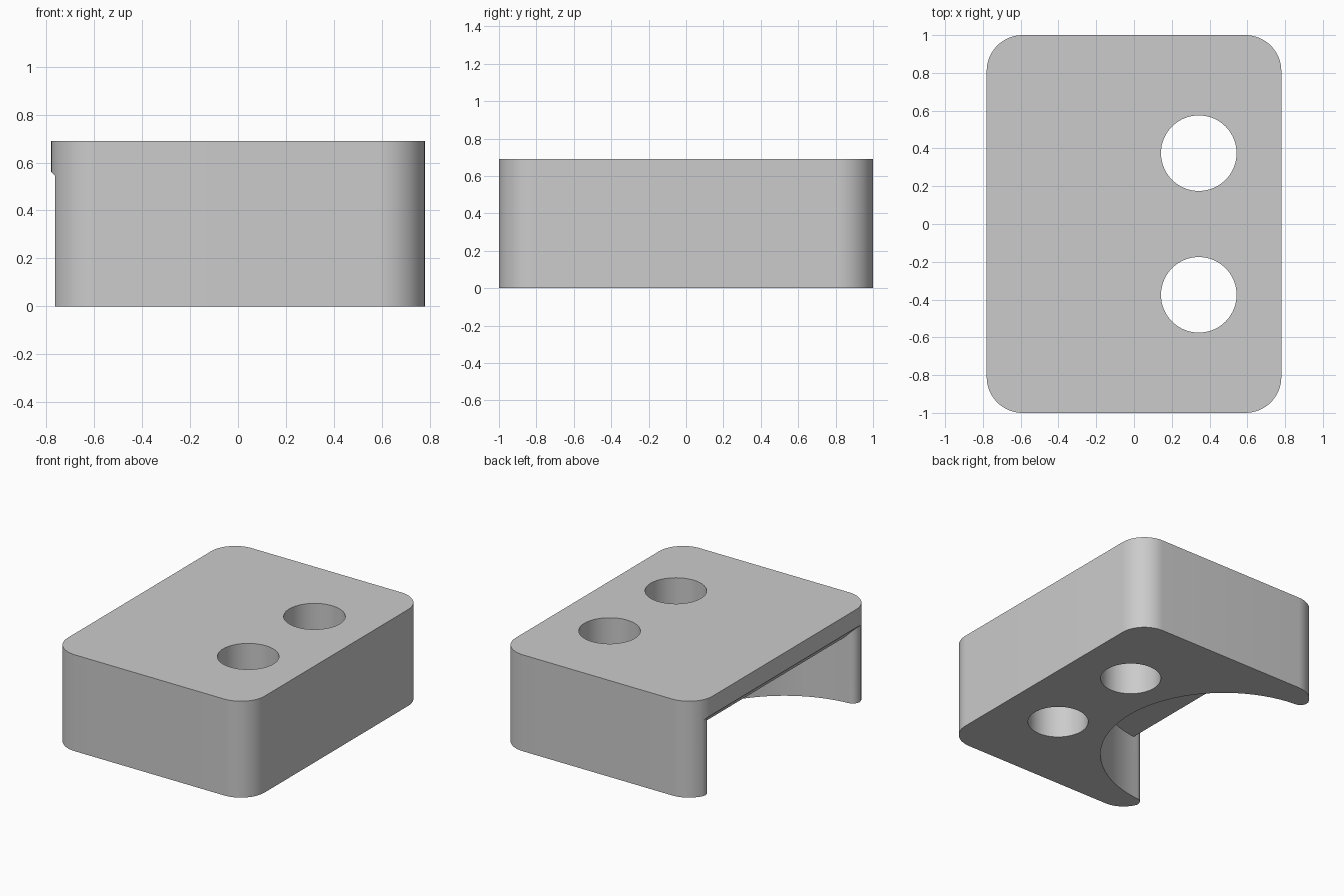
import bpy, bmesh
from math import cos, sin, pi, radians, atan2, hypot

cube = bpy.data.objects.get("Cube")
if cube:
    bpy.data.objects.remove(cube, do_unlink=True)

WIDTH, LENGTH, HEIGHT, CORNER = 0.78, 1.0, 0.69, 0.19   # half sizes in plan

grey = bpy.data.materials.new("plain_grey")
grey.use_nodes = True
colour = (0.6, 0.6, 0.6, 1)
grey.diffuse_color = colour
grey.node_tree.nodes["Principled BSDF"].inputs["Base Color"].default_value = colour


def arc(cx, cy, radius, start, end, steps):
    angles = [start + (end - start) * i / steps for i in range(steps + 1)]
    return [(cx + radius * cos(a), cy + radius * sin(a)) for a in angles]


def prism(name, points, direction):
    """Extrude a closed outline of 3D points along a direction."""
    bm = bmesh.new()
    face = bm.faces.new([bm.verts.new(p) for p in points])
    result = bmesh.ops.extrude_face_region(bm, geom=[face])
    moved = [g for g in result["geom"] if isinstance(g, bmesh.types.BMVert)]
    bmesh.ops.translate(bm, verts=moved, vec=direction)
    bmesh.ops.recalc_face_normals(bm, faces=bm.faces)
    mesh = bpy.data.meshes.new(name)
    bm.to_mesh(mesh)
    bm.free()
    mesh.materials.append(grey)
    obj = bpy.data.objects.new(name, mesh)
    bpy.context.collection.objects.link(obj)
    return obj


def upright(name, outline):
    return prism(name, [(x, y, -0.2) for x, y in outline], (0, 0, 1.2))


def combine(target, cutter, operation):
    """Apply a boolean and discard the cutter."""
    mod = target.modifiers.new("cut", 'BOOLEAN')
    mod.object, mod.operation, mod.solver = cutter, operation, 'EXACT'
    bpy.ops.object.select_all(action='DESELECT')
    bpy.context.view_layer.objects.active = target
    target.select_set(True)
    bpy.ops.object.modifier_apply(modifier=mod.name)
    bpy.data.objects.remove(cutter, do_unlink=True)


# Block with rounded upright corners
outline = []
for i, (sx, sy) in enumerate([(1, 1), (-1, 1), (-1, -1), (1, -1)]):
    outline += arc(sx * (WIDTH - CORNER), sy * (LENGTH - CORNER), CORNER,
                   i * pi / 2, (i + 1) * pi / 2, 16)
block = prism("rounded_block", [(x, y, 0) for x, y in outline], (0, 0, HEIGHT))

# Half of the recess outline: big arc, then the rounded arm tip, then outside
tip_x, tip_y, tip_r = -0.71, 0.872, 0.055
corner_x, corner_y = CORNER - WIDTH, LENGTH - CORNER
turn = atan2(tip_y, tip_x + WIDTH)
leave = atan2(tip_y - corner_y, tip_x - corner_x)
recess_r = hypot(tip_x + WIDTH, tip_y) - tip_r
half = arc(-WIDTH, 0, recess_r, 0, turn, 32)
half += arc(tip_x, tip_y, tip_r, turn + pi, leave, 14)[1:]
half.append((corner_x + 0.5 * cos(leave), corner_y + 0.5 * sin(leave)))
mirrored = [(x, -y) for x, y in reversed(half[1:])]
recess = upright("recess_cutter", half + mirrored)

# Recess ceiling, sloping up to the open side
section = [(-2, -0.1), (0.5, -0.1), (0.5, 0.46), (-0.68, 0.46),
           (-0.8, 0.58), (-2, 0.58)]
limit = prism("recess_limit", [(x, -1.5, z) for x, z in section], (0, 3, 0))
combine(recess, limit, 'INTERSECT')
combine(block, recess, 'DIFFERENCE')

# Pair of through holes
for side in (-1, 1):
    hole = arc(0.343, side * 0.375, 0.2, 0, 2 * pi, 64)[:-1]
    combine(block, upright("hole_cutter", hole), 'DIFFERENCE')

bpy.ops.object.select_all(action='DESELECT')
block.select_set(True)
bpy.context.view_layer.objects.active = block
bpy.ops.object.shade_smooth_by_angle(angle=radians(25))
